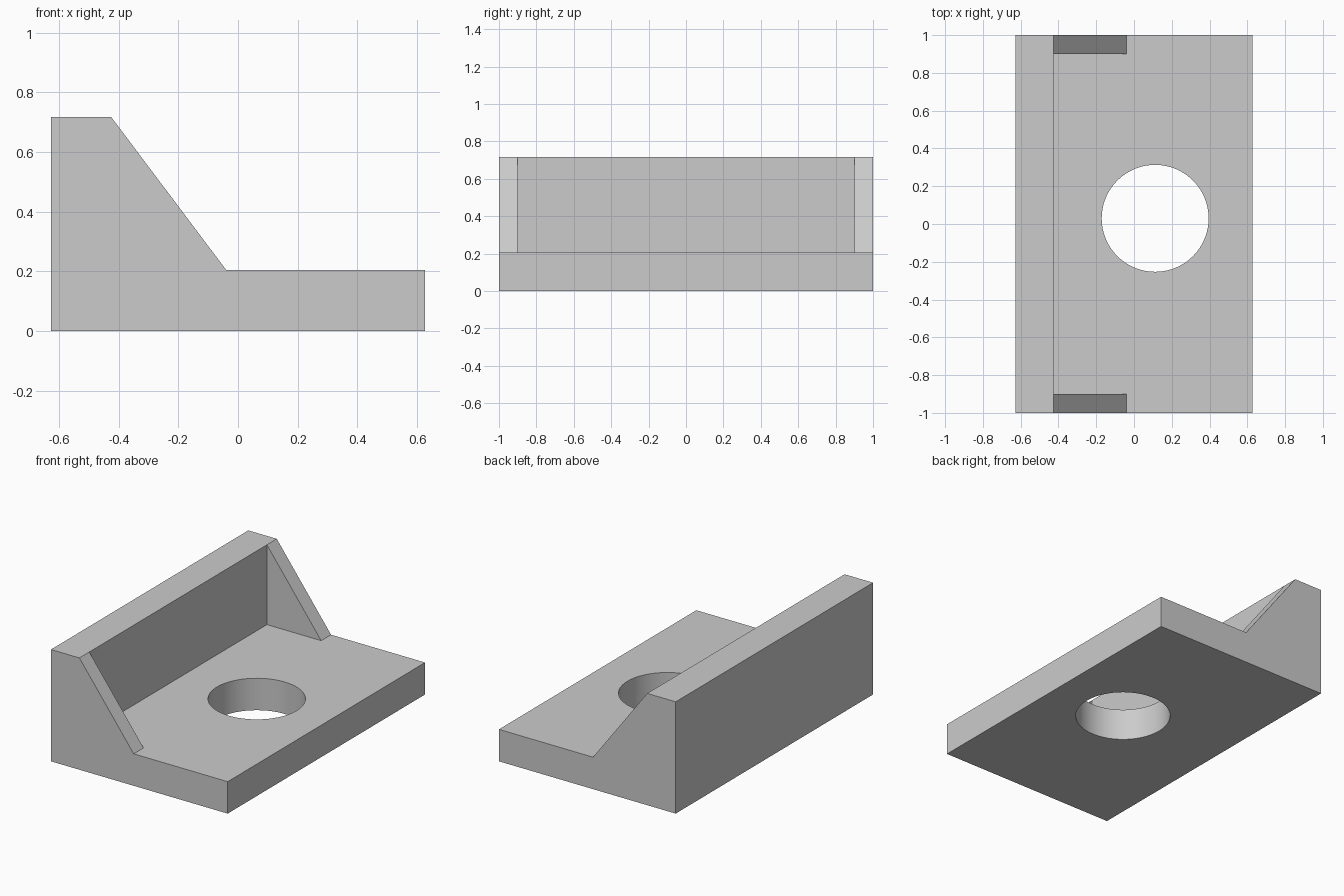
import bpy
import bmesh
from mathutils import Vector

cube = bpy.data.objects.get("Cube")
if cube:
    bpy.data.objects.remove(cube, do_unlink=True)

# Main dimensions
X_BACK, X_WALL, X_RIB, X_FRONT = -0.627, -0.425, -0.04, 0.627
Z_PLATE, Z_WALL = 0.205, 0.717
Y_END, RIB_THICK = 1.0, 0.1
HOLE_X, HOLE_Y, HOLE_R = 0.112, 0.03, 0.283

grey = bpy.data.materials.new("plain grey")
grey.use_nodes = True
colour = (0.6, 0.6, 0.6, 1)
grey.diffuse_color = colour
grey.node_tree.nodes["Principled BSDF"].inputs["Base Color"].default_value = colour


def extrude_profile(name, profile, y0, y1):
    """Extrude an (x, z) outline along y."""
    bm = bmesh.new()
    face = bm.faces.new([bm.verts.new((x, y0, z)) for x, z in profile])
    ext = bmesh.ops.extrude_face_region(bm, geom=[face])
    verts = [g for g in ext["geom"] if isinstance(g, bmesh.types.BMVert)]
    bmesh.ops.translate(bm, verts=verts, vec=Vector((0, y1 - y0, 0)))
    bmesh.ops.recalc_face_normals(bm, faces=bm.faces)
    mesh = bpy.data.meshes.new(name)
    bm.to_mesh(mesh)
    bm.free()
    mesh.materials.append(grey)
    obj = bpy.data.objects.new(name, mesh)
    bpy.context.collection.objects.link(obj)
    return obj


# Base plate and upright wall as one L-shaped body
body = extrude_profile("angle_body", [
    (X_BACK, 0), (X_FRONT, 0), (X_FRONT, Z_PLATE),
    (X_WALL, Z_PLATE), (X_WALL, Z_WALL), (X_BACK, Z_WALL)], -Y_END, Y_END)

# Round through hole in the plate
bpy.ops.mesh.primitive_cylinder_add(vertices=96, radius=HOLE_R, depth=1,
                                    location=(HOLE_X, HOLE_Y, 0))
cutter = bpy.context.object
cutter.name = "hole_cutter"
cutter.hide_render = True
cutter.data.materials.append(grey)
cut = body.modifiers.new("hole", "BOOLEAN")
cut.operation = "DIFFERENCE"
cut.solver = "EXACT"
cut.object = cutter

bpy.ops.object.select_all(action="DESELECT")
body.select_set(True)
bpy.context.view_layer.objects.active = body
bpy.ops.object.modifier_apply(modifier=cut.name)
bpy.data.objects.remove(cutter, do_unlink=True)
bpy.ops.object.shade_smooth_by_angle()

# Triangular ribs at both ends
rib_profile = [(X_WALL, Z_PLATE), (X_RIB, Z_PLATE), (X_WALL, Z_WALL)]
for name, y0 in (("front_rib", -Y_END), ("back_rib", Y_END - RIB_THICK)):
    extrude_profile(name, rib_profile, y0, y0 + RIB_THICK)
